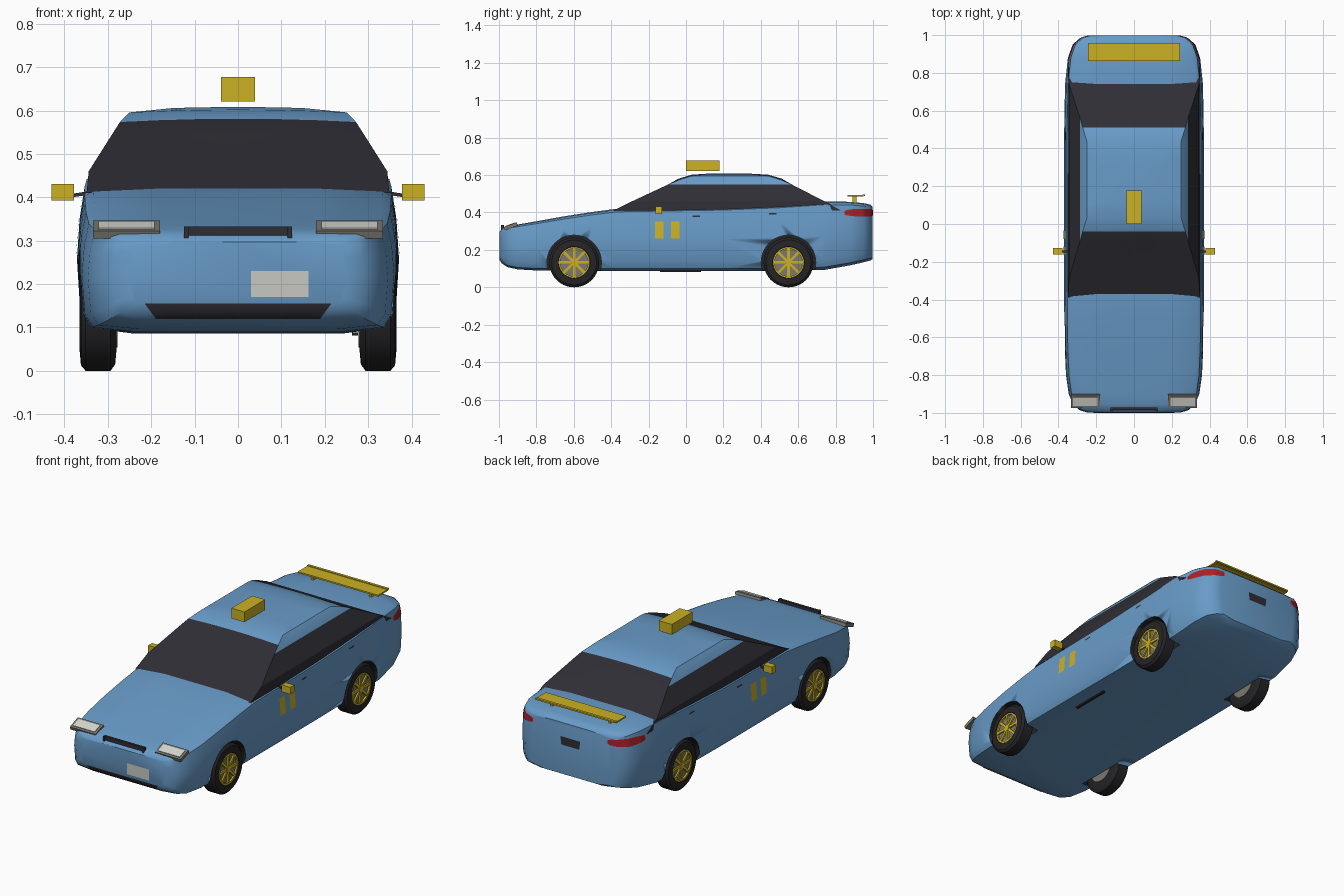
import bpy, bmesh, math
from mathutils import Vector, Matrix
from mathutils.bvhtree import BVHTree

if "Cube" in bpy.data.objects:
    bpy.data.objects.remove(bpy.data.objects["Cube"])


def mat(name, r, g, b):
    m = bpy.data.materials.new(name)
    m.diffuse_color = (r, g, b, 1)
    m.use_nodes = True
    m.node_tree.nodes["Principled BSDF"].inputs["Base Color"].default_value = m.diffuse_color
    return m


BLUE = mat("body_blue", .14, .33, .58)
GLASS = mat("dark_glass", .028, .027, .036)
BLACK = mat("black_rubber", .018, .018, .021)
GOLD = mat("gold_yellow", .60, .44, .018)
GREY = mat("warm_grey", .20, .19, .16)
LENS = mat("lens_white", .66, .67, .63)
PLATE = mat("plate_grey", .58, .58, .54)
RED = mat("tail_red", .40, .015, .018)


def finish(name, bm, mats, angle=35):
    bmesh.ops.recalc_face_normals(bm, faces=bm.faces)
    me = bpy.data.meshes.new(name)
    bm.to_mesh(me)
    bm.free()
    ob = bpy.data.objects.new(name, me)
    bpy.context.collection.objects.link(ob)
    for m in mats:
        me.materials.append(m)
    bpy.ops.object.select_all(action='DESELECT')
    ob.select_set(True)
    bpy.context.view_layer.objects.active = ob
    bpy.ops.object.shade_smooth_by_angle(angle=math.radians(angle))
    return ob


def loft(bm, rings, index=0, caps=True):
    """Skin closed rings of points; returns the faces of each band."""
    vs = [[bm.verts.new(p) for p in r] for r in rings]
    n = len(vs[0])
    bands = [[bm.faces.new((a[i], a[(i + 1) % n], b[(i + 1) % n], b[i])) for i in range(n)]
             for a, b in zip(vs, vs[1:])]
    if caps:
        bands.append([bm.faces.new(vs[0]), bm.faces.new(vs[-1])])
    for band in bands:
        for f in band:
            f.material_index = index
    return bands


def box(bm, c, s, index=0, rot=None):
    m = Matrix.Translation(c) @ (rot or Matrix()) @ Matrix.Diagonal((*s, 1))
    for v in bmesh.ops.create_cube(bm, size=1, matrix=m)['verts']:
        for f in v.link_faces:
            f.material_index = index


def circle(x, r, y, z, n=40):
    return [(x, y + r * math.cos(2 * math.pi * i / n), z + r * math.sin(2 * math.pi * i / n))
            for i in range(n)]


WHEELS = [(s, y) for s in (-1, 1) for y in (-.598, .548)]

# body: cross-sections (y, half width, bottom, top) along the length
SECTIONS = [(-.997, .25, .15, .297), (-.985, .29, .128, .313), (-.955, .322, .108, .325),
            (-.9, .346, .096, .336), (-.8, .36, .09, .353), (-.65, .367, .088, .38),
            (-.5, .369, .087, .403), (-.37, .37, .086, .42), (-.1, .371, .086, .425),
            (.2, .371, .086, .43), (.5, .37, .088, .443), (.74, .365, .093, .46),
            (.88, .35, .118, .457), (.95, .325, .134, .45), (.985, .285, .143, .442),
            (.997, .245, .15, .43)]
SHAPE = [(0, 0), (.65, 0), (.93, .04), (.98, .15), (1, .5), (.985, .75), (.955, .95),
         (.9, .985), (.5, 1), (0, 1)]
bm = bmesh.new()
rings = []
for y, w, b, t in SECTIONS:
    half = [(w * u, y, b + (t - b) * v) for u, v in SHAPE]
    rings.append(half + [(-x, yy, z) for x, yy, z in half[-2:0:-1]])
loft(bm, rings)
body = finish("body", bm, [BLUE, BLACK])

# wheel arches cut out of the body
bm = bmesh.new()
for s, y in WHEELS:
    loft(bm, [circle(s * .268, .146, y, .133), circle(s * .5, .146, y, .133)], 1)
cutter = finish("arch_cutter", bm, [BLUE, BLACK])
cutter.hide_render = True
mod = body.modifiers.new("arches", 'BOOLEAN')
mod.operation, mod.object, mod.solver = 'DIFFERENCE', cutter, 'EXACT'
bpy.context.view_layer.objects.active = body
bpy.ops.object.modifier_apply(modifier=mod.name)
bpy.data.objects.remove(cutter)
bm = bmesh.new()
bm.from_mesh(body.data)
tree = BVHTree.FromBMesh(bm)
bm.free()

# cabin: rings (z, front y, rear y, half width), glass below and roof above
bm = bmesh.new()
rings = []
N = 6
for z, yf, yr, w in [(.41, -.39, .83, .349), (.46, -.288, .74, .344), (.55, -.095, .565, .287),
                     (.573, -.04, .512, .272), (.594, .03, .44, .25), (.6, .12, .34, .15)]:
    corners = [(-w, yf), (w, yf), (w, yr), (-w, yr)]
    ring = []
    for k in range(4):
        (x0, y0), (x1, y1) = corners[k], corners[(k + 1) % 4]
        for i in range(N):
            x, y = x0 + (x1 - x0) * i / N, y0 + (y1 - y0) * i / N
            ring.append((x, y, z + .008 * (1 - (x / .28) ** 2 if z > .57 else 0)))
    rings.append(ring)
bands = loft(bm, rings)
bm.normal_update()
for k, band in enumerate(bands[:-1]):
    for f in band:
        f.material_index = 0 if k > 2 or (k == 2 and abs(f.normal.x) > .4) else 1
bands[-1][0].material_index = 1
finish("cabin", bm, [BLUE, GLASS], 25)

# wheels with spoked rims
for s, y in WHEELS:
    bm = bmesh.new()
    tyre = [(.28, .085), (.283, .118), (.294, .133), (.351, .133), (.362, .12), (.365, .085), (.35, .08)]
    loft(bm, [circle(s * x, r, y, .133) for x, r in tyre])
    loft(bm, [circle(s * x, .079, y, .133) for x in (.278, .354)], 1)
    loft(bm, [circle(s * x, r, y, .133) for x, r in
              ((.352, .083), (.363, .083), (.363, .074), (.352, .074))], 2, False)
    loft(bm, [circle(s * x, .018, y, .133, 16) for x in (.352, .364)], 2)
    for i in range(8):
        rot = Matrix.Rotation(i * math.pi / 4, 4, 'X')
        c = Vector((s * .357, y, .133)) + rot @ Vector((0, .043, 0))
        box(bm, c, (.01, .068, .014), 2, rot)
    finish("%s_%s_wheel" % ("front" if y < 0 else "rear", "right" if s > 0 else "left"),
           bm, [BLACK, GREY, GOLD])


def decal(name, ray, material, nu=10, nv=4):
    """Thin patch dropped on the body; ray(u, v) gives origin and direction."""
    bm = bmesh.new()
    grid = {}
    for i in range(nu + 1):
        for j in range(nv + 1):
            o, d = ray(i / nu, j / nv)
            hit = tree.ray_cast(Vector(o), Vector(d))[0]
            if hit:
                grid[i, j] = bm.verts.new(hit - Vector(d).normalized() * .003)
    for i in range(nu):
        for j in range(nv):
            q = [(i, j), (i + 1, j), (i + 1, j + 1), (i, j + 1)]
            if all(k in grid for k in q):
                bm.faces.new([grid[k] for k in q])
    finish(name, bm, [material])


def end_patch(name, s, x0, x1, z0, z1, material, taper=0):
    mid = (x0 + x1) / 2
    decal(name, lambda u, v: ((mid + (x0 + (x1 - x0) * u - mid) * (1 - taper * (1 - v)), s * 2,
                               z0 + (z1 - z0) * v), (0, -s, 0)), material)


def side_patch(name, s, y0, y1, z0, z1, material):
    decal(name, lambda u, v: ((s * 2, y0 + (y1 - y0) * u, z0 + (z1 - z0) * v), (-s, 0, 0)), material)


# flat details on nose and tail
end_patch("lower_intake", -1, -.215, .215, .12, .155, GLASS, .12)
end_patch("front_plate", -1, .03, .163, .17, .23, PLATE)
end_patch("rear_plate", 1, -.06, .06, .31, .355, GLASS, .1)


# details repeated on both sides
for s, side in ((1, "right"), (-1, "left")):
    def tail_ray(u, v):
        a = math.radians(-5 + 85 * u)
        d = Vector((s * math.cos(a), math.sin(a), 0))
        z = .399 + (v - .5) * .042 * (.45 + .55 * math.sin(math.pi * u) ** .5 if 0 < u < 1 else .45)
        return Vector((s * .2, .86, z)) + d, -d
    decal("tail_light_" + side, tail_ray, RED, 20)
    for k, y in enumerate((.035, .445)):
        side_patch("door_handle_%d_%s" % (k, side), s, y, y + .04, .376 + .012 * k, .384 + .012 * k, GLASS)
    for k, y in enumerate((-.165, -.08)):
        side_patch("door_stripe_%d_%s" % (k, side), s, y, y + .045, .262, .353, GOLD)

    # door mirror
    bm = bmesh.new()
    box(bm, (s * .404, -.145, .412), (.052, .034, .038))
    box(bm, (s * .363, -.145, .407), (.04, .012, .008), 1, Matrix.Rotation(s * .15, 4, 'Y'))
    finish("door_mirror_" + side, bm, [GOLD, GLASS])

    # headlight
    bm = bmesh.new()
    tilt = Matrix.Rotation(math.radians(20), 4, 'X')
    c = Vector((s * .257, -.937, .326))
    box(bm, c, (.155, .074, .018), 0, tilt)
    box(bm, c + tilt @ Vector((0, 0, .009)), (.13, .05, .006), 1, tilt)
    finish("headlight_" + side, bm, [GREY, LENS])

# upright nose grille
bm = bmesh.new()
box(bm, (0, -.979, .318), (.248, .014, .03))
for s in (-1, 1):
    box(bm, (s * .119, -.981, .313), (.01, .018, .04))
finish("nose_grille", bm, [GLASS])

# roof box
bm = bmesh.new()
box(bm, (0, .089, .649), (.078, .178, .056))
finish("roof_box", bm, [GOLD])

# rear wing with a small raised lip and two posts
bm = bmesh.new()
box(bm, (0, .907, .489), (.485, .086, .008))
box(bm, (0, .951, .493), (.485, .014, .008))
for s in (-1, 1):
    box(bm, (s * .175, .9, .468), (.012, .022, .04))
finish("rear_wing", bm, [GOLD])

# strip under the floor
bm = bmesh.new()
box(bm, (.27, -.03, .085), (.014, .22, .008))
finish("floor_strip", bm, [BLACK])
